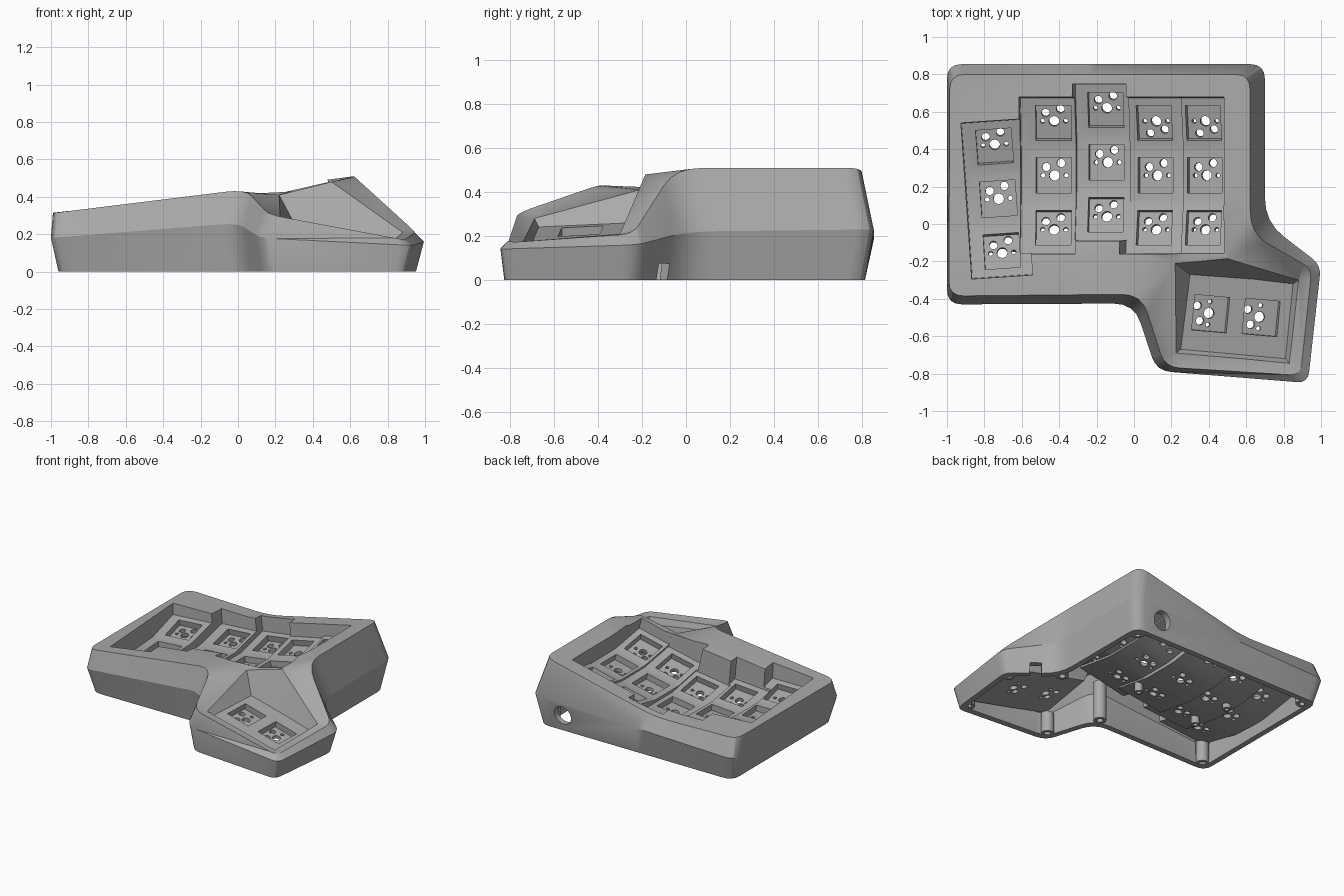
import bpy, bmesh, math
from mathutils import Matrix, Vector

cube = bpy.data.objects.get("Cube")
if cube:
    bpy.data.objects.remove(cube)

grey = bpy.data.materials.new("plain grey")
grey.use_nodes = True
grey.diffuse_color = (0.4, 0.4, 0.4, 1)
grey.node_tree.nodes["Principled BSDF"].inputs["Base Color"].default_value = (0.4, 0.4, 0.4, 1)


def finish(name, bm):
    bmesh.ops.recalc_face_normals(bm, faces=bm.faces)
    me = bpy.data.meshes.new(name)
    bm.to_mesh(me)
    bm.free()
    ob = bpy.data.objects.new(name, me)
    bpy.context.collection.objects.link(ob)
    return ob


def cut(target, cutter):
    mod = target.modifiers.new("cut", "BOOLEAN")
    mod.operation, mod.solver, mod.object = "DIFFERENCE", "EXACT", cutter
    graph = bpy.context.evaluated_depsgraph_get()
    graph.update()
    mesh = bpy.data.meshes.new_from_object(target.evaluated_get(graph))
    target.modifiers.clear()
    target.data = mesh
    bpy.data.objects.remove(cutter)


def inset(points, d):
    out = []
    for i, p in enumerate(points):
        e1 = (p - points[i - 1]).to_2d().normalized()
        e2 = (points[(i + 1) % len(points)] - p).to_2d().normalized()
        n1, n2 = Vector((-e1.y, e1.x)), Vector((-e2.y, e2.x))
        m = (n1 + n2) * d / (1 + n1.dot(n2))
        out.append(Vector((p.x + m.x, p.y + m.y, p.z)))
    return out


RADII = [0.08, 0.11, 0.08, 0.06, 0.06, 0.13, 0.08, 0.12, 0.08]


def rounded(points):
    out = []
    for i, p in enumerate(points):
        a = p + (points[i - 1] - p).normalized() * RADII[i]
        b = p + (points[(i + 1) % len(points)] - p).normalized() * RADII[i]
        for k in range(5):
            t = k / 4
            out.append(a * (1 - t) ** 2 + p * 2 * t * (1 - t) + b * t * t)
    return out


# Outline corners, front left first, running anticlockwise
WAIST = [Vector(p) for p in [
    (-1, -0.43, 0.18), (0.0, -0.425, 0.26), (0.12, -0.785, 0.18), (0.93, -0.85, 0.14), (1.0, -0.22, 0.16),
    (0.7, 0.01, 0.22), (0.7, 0.855, 0.23), (-0.3, 0.855, 0.2), (-1, 0.855, 0.18)]]
RIM = [Vector(p) for p in [
    (-0.99, -0.385, 0.313), (0.04, -0.375, 0.44), (0.165, -0.765, 0.305), (0.89, -0.81, 0.17), (0.95, -0.24, 0.21),
    (0.62, -0.05, 0.51), (0.62, 0.8, 0.51), (-0.3, 0.8, 0.3), (-0.985, 0.8, 0.315)]]
# Edge of the thumb well, its floor, and the folds in the deck
THUMB = [Vector(p) for p in [
    (0.22, -0.21, 0.41), (0.5, -0.185, 0.48), (0.88, -0.3, 0.21), (0.83, -0.745, 0.17), (0.225, -0.69, 0.28)]]
FLOOR = [(0.3, -0.27), (0.64, -0.295), (0.85, -0.32), (0.81, -0.72), (0.25, -0.67)]
FOLDS = [Vector((-0.6, -0.2, 0.36)), Vector((-0.05, -0.13, 0.42))]


def thumb_z(x, y):
    return 0.235 - 0.2 * (x - 0.27) + 0.07 * (y + 0.7)


def hull(name, wall=0.0, drop=0.0, base=0.0):
    foot = [Vector((p.x, p.y, base)) for p in inset(WAIST, 0.04 + wall)]
    for p in foot[2:4]:
        p.y -= 0.025
    lower = Vector((0, 0, drop))
    rings = [foot, inset(WAIST, wall), [p - lower for p in inset(RIM, wall * 1.2)]]
    bm = bmesh.new()
    rows = [[bm.verts.new(p) for p in rounded(r)] for r in rings]
    n = len(rows[0])
    bm.faces.new(rows[0])
    for lo, hi in zip(rows, rows[1:]):
        for i in range(n):
            j = (i + 1) % n
            bm.faces.new((lo[i], lo[j], hi[j], hi[i]))
    # Folded top deck, thumb rim strips and thumb deck
    mid = Vector((0.53, -0.45))
    inner = []
    for i, p in enumerate(THUMB):
        q = p - lower
        if wall and i > 1:
            q.xy = mid.lerp(p.xy, 0.7)
        inner.append(bm.verts.new(q))
    a, b, c, d, e = inner
    g, h = [bm.verts.new(p - lower) for p in FOLDS]
    t = rows[2]
    for f in (t[37:] + t[:3] + [g], t[2:8] + [a, h, g], t[27:38] + [g, h, a, b], t[7:13] + [e, a],
              t[12:18] + [d, e], t[17:23] + [c, d], t[22:28] + [b, c], inner):
        bm.faces.new(f)
    bmesh.ops.triangulate(bm, faces=bm.faces)
    return finish(name, bm)


def prism(name, rings):
    bm = bmesh.new()
    rows = [[bm.verts.new(p) for p in r] for r in rings]
    n = len(rows[0])
    bm.faces.new(rows[0])
    bm.faces.new(rows[-1])
    for lo, hi in zip(rows, rows[1:]):
        for i in range(n):
            j = (i + 1) % n
            bm.faces.new((lo[i], lo[j], hi[j], hi[i]))
    bmesh.ops.triangulate(bm, faces=bm.faces)
    return finish(name, bm)


# Key columns: centre x, y and floor height, left and right reach, tilt and turn in degrees
COLUMNS = [(-0.725, 0.135, 0.185, 0.167, 0.16, 2, 4), (-0.428, 0.26, 0.155, 0.175, 0.13, 4, 0),
           (-0.147, 0.33, 0.16, 0.16, 0.13, 8, 0), (0.115, 0.26, 0.23, 0.15, 0.155, 12, 0),
           (0.378, 0.26, 0.305, 0.15, 0.14, 13, 0)]


def column_matrix(x, y, z, tilt, turn):
    return (Matrix.Translation((x, y, z)) @ Matrix.Rotation(math.radians(turn), 4, "Z")
            @ Matrix.Rotation(-math.radians(tilt), 4, "Y"))


def wells(grow):
    made = []
    low = -grow * 1.6
    side = [(0.43 + grow, 0.45), (0.415 + grow, 0.06 + low), (0.14, low)]
    profile = side + [(-y, z) for y, z in reversed(side)]
    for x, y, z, left, right, tilt, turn in COLUMNS:
        m = column_matrix(x, y, z, tilt, turn)
        made.append(prism("well_cutter", [[m @ Vector((e, v, w)) for v, w in profile]
                                          for e in (-left - grow, right + grow)]))
    # Flared thumb well
    floor = [Vector((x, y, thumb_z(x, y))) for x, y in FLOOR]
    high = [f + (t - f) * 1.6 for f, t in zip(floor, THUMB)]
    if grow:
        shift = Vector((0, 0, grow * 1.6))
        floor = [p - shift for p in inset(floor[::-1], -grow)][::-1]
        high = [p + shift for p in inset(high[::-1], -grow)][::-1]
    lid = [Vector((p.x, p.y, 0.9)) for p in high]
    made.append(prism("thumb_cutter", [floor, high, lid]))
    return made


# Case body: hollow underneath, with wells sunk from above
case = hull("keyboard_case")
cavity = hull("cavity_cutter", 0.05, 0.06, -0.05)
for w in wells(0.045):
    cut(cavity, w)
cut(case, cavity)
for w in wells(0.0):
    cut(case, w)

# Key seats
seats = []
for i, (x, y, z, left, right, tilt, turn) in enumerate(COLUMNS):
    for row in (-1, 0, 1):
        local = Matrix.Translation((0, row * 0.28, 0.03 * abs(row)))
        lean = Matrix.Rotation(row * math.atan(0.06 / 0.275), 4, "X")
        spin = Matrix.Rotation(math.pi if i > 2 and row == 1 else 0, 4, "Z")
        seats.append(column_matrix(x, y, z, tilt, turn) @ local @ lean @ spin)
for x, y in ((0.41, -0.48), (0.68, -0.5)):
    slope = Matrix.Rotation(math.atan(0.2), 4, "Y") @ Matrix.Rotation(math.atan(0.07), 4, "X")
    seats.append(Matrix.Translation((x, y, thumb_z(x, y))) @ slope
                 @ Matrix.Rotation(math.radians(85), 4, "Z"))

PINS = [(0, 0, 0.028), (-0.062, 0, 0.012), (0.062, 0, 0.012), (0.035, 0.066, 0.022), (-0.045, 0.045, 0.022)]
boxes, pins = bmesh.new(), bmesh.new()
for m in seats:
    bmesh.ops.create_cube(boxes, size=1, matrix=m @ Matrix.Diagonal((0.19, 0.19, 0.09, 1)))
    for x, y, r in PINS:
        bmesh.ops.create_cone(pins, cap_ends=True, segments=16, radius1=r, radius2=r, depth=0.14,
                              matrix=m @ Matrix.Translation((x, y, -0.05)))
cut(case, finish("seat_cutter", boxes))
cut(case, finish("pin_cutter", pins))

# Round cable port in the back wall and slot in the right wall
port = bmesh.new()
bmesh.ops.create_cone(port, cap_ends=True, segments=32, radius1=0.07, radius2=0.07, depth=0.25,
                      matrix=Matrix.Translation((0.45, 0.82, 0.125)) @ Matrix.Rotation(math.pi / 2, 4, "X"))
cut(case, finish("port_cutter", port))
slot = bmesh.new()
bmesh.ops.create_cube(slot, size=1, matrix=Matrix.Translation((0.8, -0.1, 0.025))
                      @ Matrix.Rotation(math.radians(-38), 4, "Z") @ Matrix.Diagonal((0.08, 0.22, 0.1, 1)))
cut(case, finish("slot_cutter", slot))


# Screw posts and plate stand-offs
def post(name, x, y, z0, z1, r):
    bm = bmesh.new()
    rings = [[bm.verts.new((x + q * math.cos(k * math.tau / 24), y + q * math.sin(k * math.tau / 24), z))
              for k in range(24)] for q, z in ((r * 0.5, z1 - 0.02), (r * 0.5, z0), (r, z0), (r, z1))]
    for lo, hi in zip(rings, rings[1:]):
        for i in range(24):
            j = (i + 1) % 24
            bm.faces.new((lo[i], lo[j], hi[j], hi[i]))
    bm.faces.new(rings[0])
    bm.faces.new(rings[-1])
    return finish(name, bm)


parts = [case]
for x, y, top in ((-0.89, -0.33, 0.2), (-0.89, 0.74, 0.22), (0.59, 0.74, 0.3), (0.03, -0.33, 0.3),
                  (0.62, -0.03, 0.25), (0.9, -0.27, 0.12), (0.85, -0.76, 0.1), (0.19, -0.7, 0.16)):
    parts.append(post("screw_post", x, y, 0.004, top, 0.045))
for x, y, low, top in ((-0.58, 0.3, 0.04, 0.12), (-0.55, 0.0, 0.04, 0.12), (0.0, 0.05, 0.07, 0.15)):
    parts.append(post("plate_standoff", x, y, low, top, 0.03))

for ob in parts:
    ob.data.materials.clear()
    ob.data.materials.append(grey)
    for p in ob.data.polygons:
        p.material_index = 0
    bpy.ops.object.select_all(action="DESELECT")
    ob.select_set(True)
    bpy.context.view_layer.objects.active = ob
    bpy.ops.object.shade_smooth_by_angle(angle=math.radians(25))
